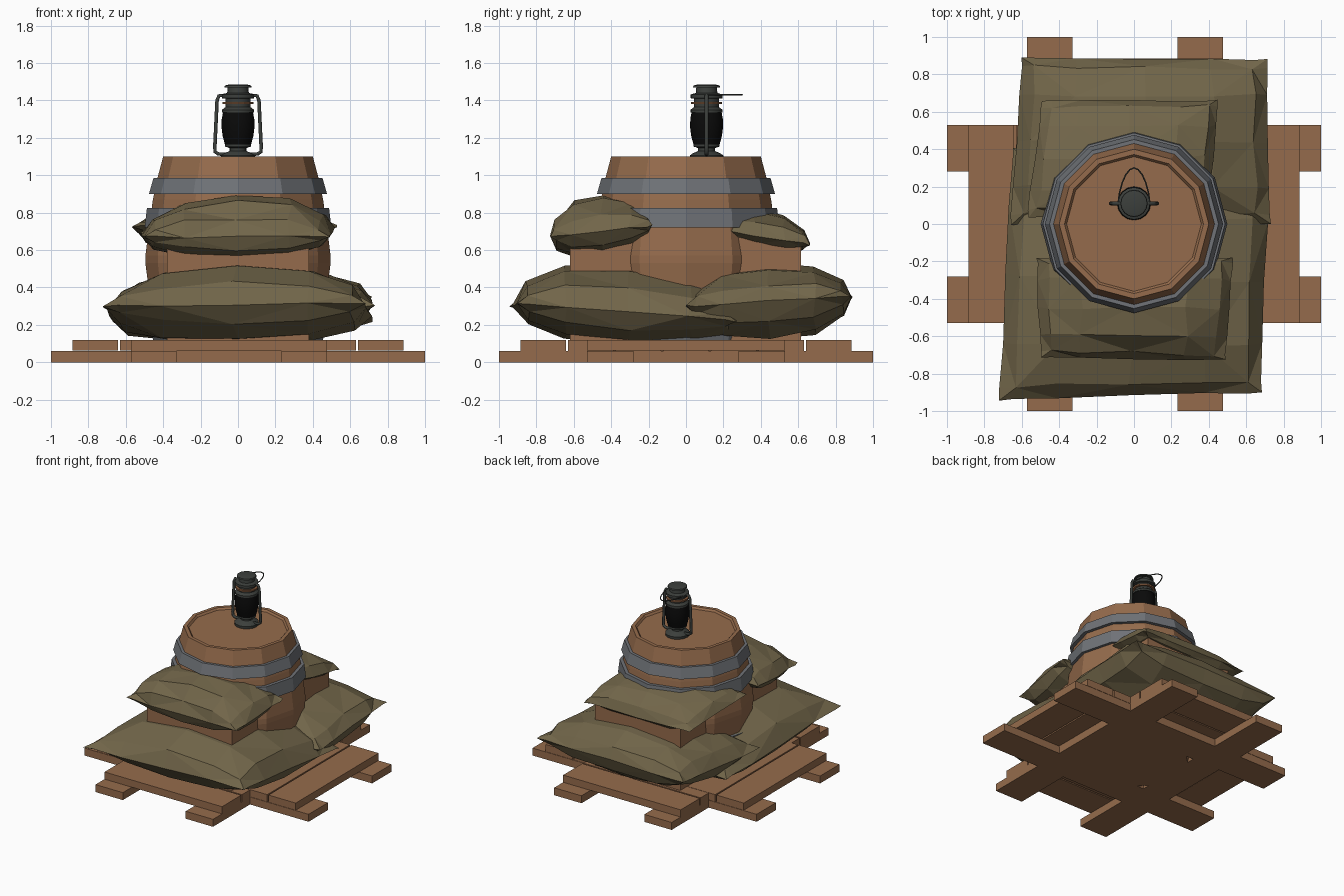
import bpy, bmesh, math, random
from mathutils import Vector

if "Cube" in bpy.data.objects:
    bpy.data.objects.remove(bpy.data.objects["Cube"])
random.seed(4)

def mat(name, rgb):
    m = bpy.data.materials.new(name)
    m.diffuse_color = (*rgb, 1)
    m.use_nodes = True
    m.node_tree.nodes["Principled BSDF"].inputs["Base Color"].default_value = m.diffuse_color
    return m

WOOD = mat("brown wood", (0.30, 0.148, 0.072))
SACK = mat("olive burlap", (0.165, 0.131, 0.067))
IRON = mat("grey iron", (0.16, 0.17, 0.185))
DARK = mat("dark lantern metal", (0.045, 0.05, 0.045))
BLACK = mat("black glass", (0.003, 0.003, 0.003))
COPPER = mat("copper", (0.25, 0.11, 0.05))

def finish(name, bm, m):
    bmesh.ops.recalc_face_normals(bm, faces=bm.faces)
    me = bpy.data.meshes.new(name)
    bm.to_mesh(me)
    bm.free()
    me.materials.append(m)
    ob = bpy.data.objects.new(name, me)
    bpy.context.collection.objects.link(ob)
    return ob

def box(name, lo, hi, m):
    bm = bmesh.new()
    bmesh.ops.create_cube(bm, size=1)
    for v in bm.verts:
        v.co = [(a + b) / 2 + c * (b - a) for a, b, c in zip(lo, hi, v.co)]
    return finish(name, bm, m)

def lathe(name, prof, m, n=12, y=0, smooth=False, closed=False):
    bm = bmesh.new()
    rings = [[bm.verts.new((r * math.cos(2 * math.pi * i / n), y + r * math.sin(2 * math.pi * i / n), z))
              for i in range(n)] for r, z in prof]
    pairs = list(zip(rings, rings[1:]))
    if closed:
        pairs.append((rings[-1], rings[0]))
    else:
        bm.faces.new(rings[0])
        bm.faces.new(rings[-1])
    for a, b in pairs:
        for i in range(n):
            j = (i + 1) % n
            bm.faces.new((a[i], a[j], b[j], b[i]))
    ob = finish(name, bm, m)
    if smooth:
        bpy.context.view_layer.objects.active = ob
        ob.select_set(True)
        bpy.ops.object.shade_smooth_by_angle(angle=math.radians(35))
        ob.select_set(False)
    return ob

def tube(name, pts, r, m):
    cu = bpy.data.curves.new(name, 'CURVE')
    cu.dimensions = '3D'
    cu.bevel_depth = r
    cu.bevel_resolution = 1
    cu.use_fill_caps = True
    sp = cu.splines.new('POLY')
    sp.points.add(len(pts) - 1)
    for p, q in zip(sp.points, pts):
        p.co = (*q, 1)
    cu.materials.append(m)
    ob = bpy.data.objects.new(name, cu)
    bpy.context.collection.objects.link(ob)

def sack(name, corners, up, down, floor, n=6, jit=0.012):
    """Pillow over four seam corners (front left, front right, back right, back left)."""
    c = [Vector(p) for p in corners]
    bm = bmesh.new()
    layers = []
    for sign, h in ((1, up), (-1, down)):
        g = {}
        for i in range(n + 1):
            for j in range(n + 1):
                if sign < 0 and (i in (0, n) or j in (0, n)):
                    g[i, j] = layers[0][i, j]
                    continue
                # crowd rows toward the seam for rounded, blunt edges
                s, t = [x - 0.13 * math.sin(2 * math.pi * x) for x in (i / n, j / n)]
                p = (c[0].lerp(c[1], s)).lerp(c[3].lerp(c[2], s), t)
                u, v = abs(2 * s - 1), abs(2 * t - 1)
                f = max(0, (1 - u ** 2.3) * (1 - v ** 2.3)) ** 0.55
                p.z += sign * h * f
                k = jit if f > 0 else jit * 0.5
                p += Vector([random.uniform(-k, k) for _ in range(3)])
                p.z = max(p.z, floor)
                g[i, j] = bm.verts.new(p)
        layers.append(g)
    for g in layers:
        for i in range(n):
            for j in range(n):
                q = [g[i, j], g[i + 1, j], g[i + 1, j + 1], g[i, j + 1]]
                k = (i + j) % 2
                bm.faces.new((q[k], q[k + 1], q[k + 2]))
                bm.faces.new((q[k], q[k + 2], q[(k + 3) % 4]))
    return finish(name, bm, SACK)

# two crossed pallets: runners below, seven slats above
for y in (-0.405, 0.405):
    box("runner_across", (-1, y - 0.123, 0), (1, y + 0.123, 0.06), WOOD)
for x in (-0.45, 0.355):
    box("runner_lengthwise", (x - 0.122, -1, 0), (x + 0.122, 1, 0.06), WOOD)
for i in range(7):
    a = -0.885 + i * 0.2545
    box("slat_lengthwise", (a, -0.528, 0.062), (a + 0.243, 0.528, 0.12), WOOD)
    box("slat_across", (-0.572, a, 0.06), (0.477, a + 0.243, 0.118), WOOD)

# crate hidden behind the sacks
box("crate", (-0.38, -0.62, 0.12), (0.38, 0.615, 0.69), WOOD)

# barrel with recessed lid and four hoops
half = [(0.495, 0.57), (0.476, 0.72), (0.455, 0.87), (0.432, 0.98), (0.40, 1.10)]
prof = [(r, 1.1 - z) for r, z in reversed(half)] + half + [(0.372, 1.10), (0.36, 1.085)]
lathe("barrel", prof, WOOD)
for r0, z0, r1, z1 in ((0.476, 0.90, 0.452, 0.985), (0.499, 0.72, 0.487, 0.825)):
    for flip in (False, True):
        p = [(r0, z0), (r1, z1), (r1 - 0.04, z1), (r0 - 0.04, z0)]
        if flip:
            p = [(r, 1.1 - z) for r, z in p]
        lathe("barrel_hoop", p, IRON, closed=True)

# sacks
sack("lower_front_sack", [(-0.72, -0.94, 0.30), (0.68, -0.90, 0.32), (0.72, 0.27, 0.22), (-0.65, 0.41, 0.2)],
     0.275, 0.2, 0.12)
sack("lower_back_sack", [(-0.66, 0.0, 0.30), (0.73, 0.0, 0.30), (0.71, 0.88, 0.35), (-0.60, 0.89, 0.35)],
     0.2, 0.24, 0.125)
sack("upper_front_sack", [(-0.50, -0.71, 0.67), (0.49, -0.73, 0.67), (0.53, -0.18, 0.73), (-0.52, -0.18, 0.69)],
     0.21, 0.15, 0.56)
sack("upper_back_sack", [(-0.57, 0.04, 0.73), (0.40, 0.06, 0.73), (0.45, 0.66, 0.63), (-0.49, 0.66, 0.64)],
     0.16, 0.09, 0.57)

# lantern
LY = 0.11
lathe("lantern_base", [(0.088, 1.085), (0.09, 1.105), (0.078, 1.115), (0.045, 1.13), (0.045, 1.145), (0.07, 1.155),
                       (0.07, 1.165)], DARK, 16, LY, True)
lathe("lantern_globe", [(0.066, 1.15), (0.082, 1.21), (0.088, 1.255), (0.087, 1.30), (0.078, 1.35)],
      BLACK, 16, LY, True)
lathe("lantern_collar", [(0.086, 1.335), (0.086, 1.35), (0.066, 1.365), (0.066, 1.41), (0.086, 1.412), (0.086, 1.432),
                         (0.058, 1.44), (0.055, 1.468), (0.073, 1.47), (0.07, 1.48), (0.05, 1.485)],
      DARK, 16, LY, True)
lathe("lantern_copper_ring", [(0.06, 1.38), (0.083, 1.38), (0.083, 1.392), (0.06, 1.392)],
      COPPER, 16, LY, closed=True)
for s in (-1, 1):
    tube("lantern_side_tube", [(s * x, LY, z) for x, z in
         ((0.05, 1.112), (0.105, 1.114), (0.122, 1.125), (0.124, 1.15), (0.112, 1.40), (0.102, 1.425), (0.06, 1.428))],
         0.011, DARK)
# wire handle folded back
tube("lantern_handle", [(-0.085 * math.cos(a) * (1 - 0.15 * math.sin(a)), LY + 0.19 * math.sin(a), 1.43)
                        for a in [math.pi * i / 10 for i in range(11)]], 0.004, DARK)
